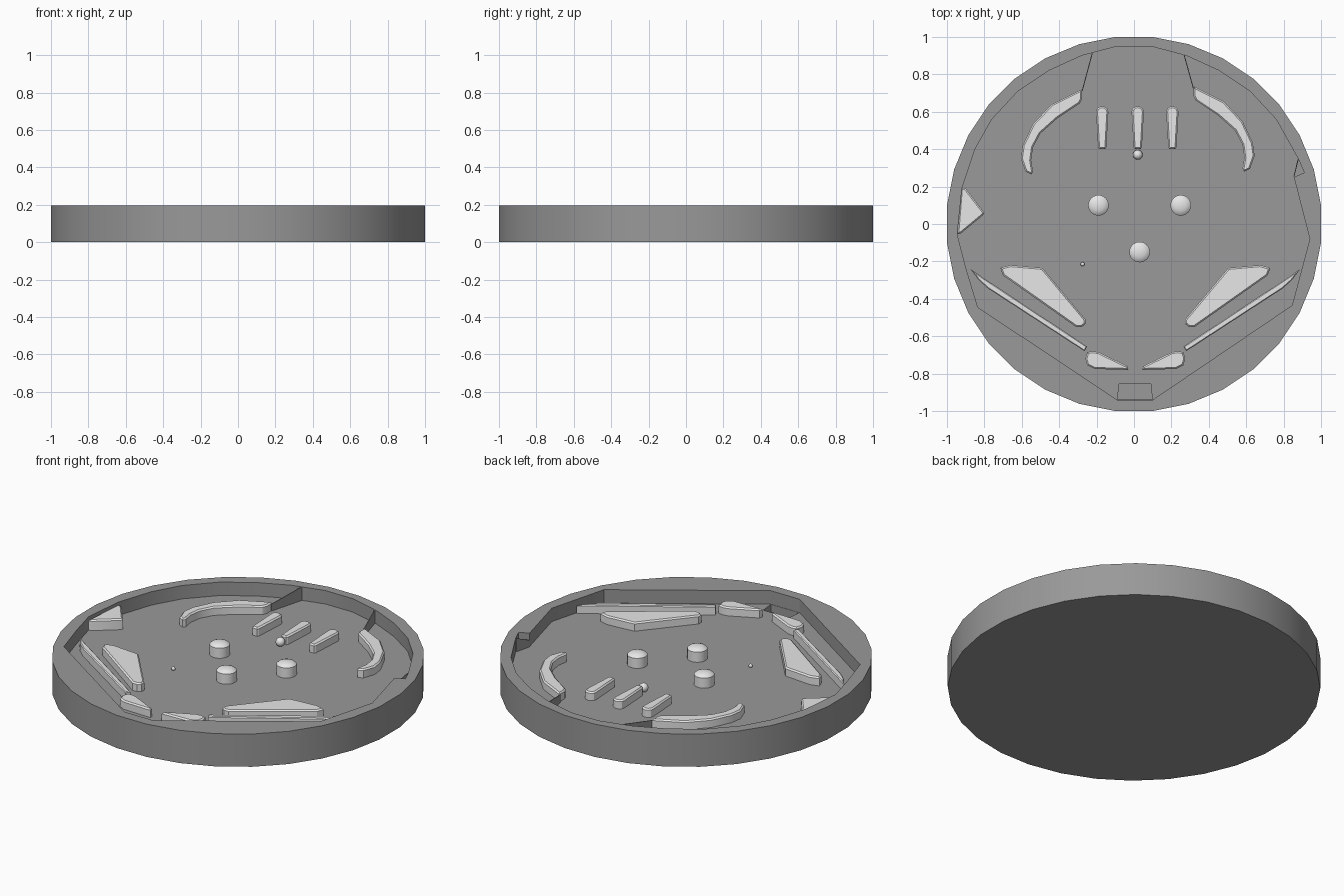
import bpy, bmesh, math

if "Cube" in bpy.data.objects:
    bpy.data.objects.remove(bpy.data.objects["Cube"])

HEIGHT = 0.195
FLOOR = 0.115
RAIL_TOP = 0.166


def make_material(name, value):
    mat = bpy.data.materials.new(name)
    mat.use_nodes = True
    colour = (value, value, value, 1)
    mat.diffuse_color = colour
    mat.node_tree.nodes["Principled BSDF"].inputs["Base Color"].default_value = colour
    return mat


dark = make_material("dark grey", 0.32)
light = make_material("light grey", 0.8)


def finish(name, bm, mat):
    bmesh.ops.recalc_face_normals(bm, faces=bm.faces)
    mesh = bpy.data.meshes.new(name)
    bm.to_mesh(mesh)
    bm.free()
    obj = bpy.data.objects.new(name, mesh)
    bpy.context.collection.objects.link(obj)
    mesh.materials.append(mat)
    return obj


def prism(name, outline, bottom, top, mat, bevel=0.0):
    """Upright block from a flat outline, optionally with a chamfered top."""
    bm = bmesh.new()
    face = bm.faces.new([bm.verts.new((x, y, bottom)) for x, y in outline])
    new = bmesh.ops.extrude_face_region(bm, geom=[face])["geom"]
    lifted = [g for g in new if isinstance(g, bmesh.types.BMVert)]
    bmesh.ops.translate(bm, verts=lifted, vec=(0, 0, top - bottom))
    if bevel:
        rim = [e for e in bm.edges if all(v.co.z > top - 0.001 for v in e.verts)]
        bmesh.ops.bevel(bm, geom=rim, offset=bevel, segments=1, affect='EDGES')
    return finish(name, bm, mat)


def mirror(outline, centre, lift=0.0):
    return [(2 * centre - x, y + lift) for x, y in outline]


def pair(name, outline, centre, lift=0.0, bevel=0.008):
    prism("right_" + name, outline, FLOOR, RAIL_TOP, light, bevel)
    prism("left_" + name, mirror(outline, centre, lift), FLOOR, RAIL_TOP, light, bevel)


def circle(radius, count, offset=0.0):
    step = math.tau / count
    return [(radius * math.cos((i + offset) * step), radius * math.sin((i + offset) * step))
            for i in range(count)]


def cut(target, cutter):
    cutter.hide_render = True
    mod = target.modifiers.new("cut", 'BOOLEAN')
    mod.object, mod.operation, mod.solver = cutter, 'DIFFERENCE', 'EXACT'
    graph = bpy.context.evaluated_depsgraph_get()
    mesh = bpy.data.meshes.new_from_object(target.evaluated_get(graph))
    target.modifiers.clear()
    target.data = mesh
    bpy.data.objects.remove(cutter)


# Round body with a sunken play field and a drain
body = prism("table_body", circle(1 / math.cos(math.pi / 32), 32, 0.5), 0, HEIGHT, dark)
back_right = [(-0.09, 0.95), (-0.28, 0.9), (-0.455, 0.82), (-0.62, 0.71), (-0.76, 0.56),
              (-0.85, 0.4)]
field = back_right + [
    (-0.92, 0.19), (-0.945, -0.055), (-0.9, -0.23), (-0.835, -0.445),
    (-0.09, -0.94), (0.1, -0.94), (0.845, -0.435), (0.94, -0.08), (0.855, 0.25),
    (0.91, 0.275), (0.88, 0.345)] + mirror(back_right, 0)[::-1][1:]
cut(body, prism("field_cutter", field, FLOOR, 0.3, dark))
drain = [(-0.08, -0.855), (0.09, -0.855), (0.098, -0.938), (-0.088, -0.938)]
cut(body, prism("drain_cutter", drain, 0.07, 0.16, dark))

# Curved lane guides at the back
arc = [(-0.28, 0.72), (-0.44, 0.64), (-0.54, 0.535), (-0.595, 0.42), (-0.605, 0.35),
       (-0.58, 0.28), (-0.55, 0.265), (-0.54, 0.28), (-0.55, 0.34), (-0.54, 0.41),
       (-0.5, 0.485), (-0.41, 0.565), (-0.29, 0.645), (-0.278, 0.67)]
pair("lane_arc", arc, 0.02, 0.015)

# Slingshots, outlane rails and flippers
pair("slingshot", [(-0.715, -0.235), (-0.66, -0.22), (-0.49, -0.235), (-0.26, -0.51),
                   (-0.26, -0.535), (-0.28, -0.55), (-0.31, -0.55), (-0.7, -0.275)], 0.007)
pair("outlane_rail", [(-0.875, -0.24), (-0.81, -0.285), (-0.25, -0.655), (-0.265, -0.68),
                      (-0.78, -0.345), (-0.83, -0.3)], 0.007, bevel=0.005)
pair("flipper", [(-0.25, -0.685), (-0.22, -0.68), (-0.19, -0.685), (-0.035, -0.76),
                 (-0.03, -0.78), (-0.21, -0.775), (-0.25, -0.755), (-0.26, -0.72)], 0.007)

# Side kicker
prism("side_kicker", [(-0.925, 0.195), (-0.9, 0.19), (-0.8, 0.06), (-0.81, 0.045),
                      (-0.925, -0.05), (-0.945, -0.055)], FLOOR, 0.178, light, 0.008)

# Rollover lane dividers, wider at the back
for side, x in (("right", -0.17), ("middle", 0.02), ("left", 0.205)):
    cap = [(x + px * 0.033, 0.6 + py * 0.03) for px, py in circle(1, 12)[:7]]
    foot = [(x - 0.022, 0.41), (x - 0.015, 0.4), (x + 0.015, 0.4), (x + 0.022, 0.41)]
    prism(side + "_lane_divider", cap + foot, FLOOR, RAIL_TOP, light, 0.008)


# Round bumpers with domed caps
def bumper(name, x, y):
    profile = [(0.055, FLOOR), (0.055, 0.175), (0.045, 0.184), (0.028, 0.191), (0, 0.194)]
    bm = bmesh.new()
    verts = [bm.verts.new((r, 0, z)) for r, z in profile]
    edges = [bm.edges.new(p) for p in zip(verts, verts[1:])]
    bmesh.ops.spin(bm, geom=verts + edges, cent=(0, 0, 0), axis=(0, 0, 1),
                   angle=math.tau, steps=24)
    bmesh.ops.remove_doubles(bm, verts=bm.verts, dist=0.0005)
    finish(name, bm, light).location = (x, y, 0)


bumper("right_bumper", -0.19, 0.1)
bumper("left_bumper", 0.25, 0.1)
bumper("front_bumper", 0.03, -0.15)


# Balls
def ball(name, x, y, radius):
    bm = bmesh.new()
    bmesh.ops.create_uvsphere(bm, u_segments=16, v_segments=10, radius=radius)
    finish(name, bm, light).location = (x, y, FLOOR + radius)


ball("ball", 0.02, 0.37, 0.026)
ball("small_ball", -0.275, -0.215, 0.011)


# Thin gates that slope down from the rim to the lane guides
def gate(name, start, end):
    bm = bmesh.new()
    corners = [(*start, FLOOR), (*end, FLOOR), (*end, RAIL_TOP - 0.01), (*start, HEIGHT)]
    face = bm.faces.new([bm.verts.new(c) for c in corners])
    new = bmesh.ops.extrude_face_region(bm, geom=[face])["geom"]
    lifted = [g for g in new if isinstance(g, bmesh.types.BMVert)]
    bmesh.ops.translate(bm, verts=lifted, vec=(0.005, 0, 0))
    finish(name, bm, dark)


gate("right_gate", (-0.225, 0.915), (-0.28, 0.71))
gate("left_gate", (0.265, 0.905), (0.315, 0.725))
gate("side_gate", (0.875, 0.345), (0.853, 0.255))

# Smooth shading with sharp edges kept
bpy.ops.object.select_all(action='DESELECT')
for obj in bpy.context.collection.objects:
    if obj.type == 'MESH':
        obj.select_set(True)
        bpy.context.view_layer.objects.active = obj
bpy.ops.object.shade_smooth_by_angle(angle=math.radians(30))
